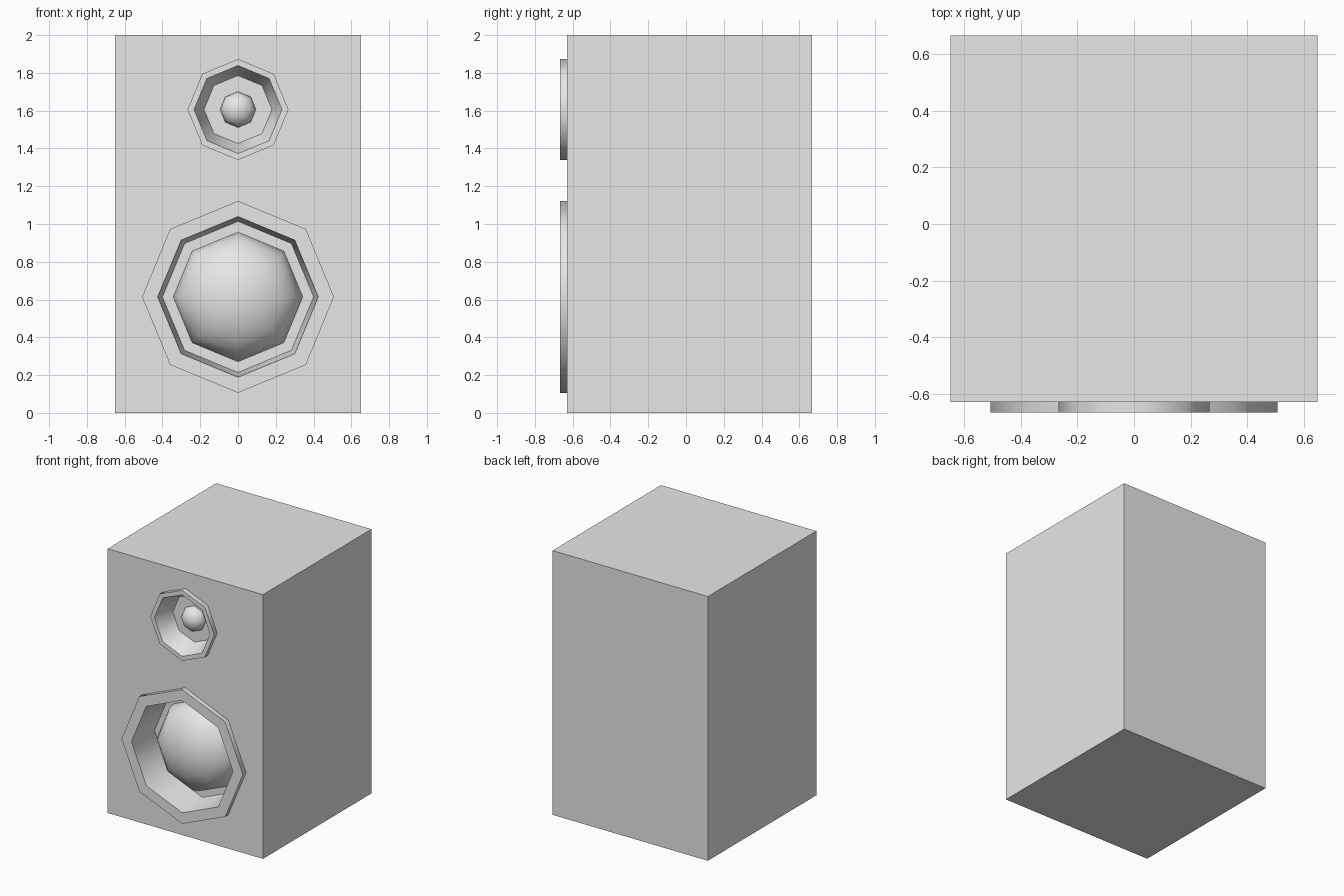
import bpy
import bmesh
from math import cos, sin, pi, radians
from mathutils import Matrix

cube = bpy.data.objects.get("Cube")
if cube:
    bpy.data.objects.remove(cube, do_unlink=True)

SIDES = 8
FRONT = -0.63      # baffle plane
RIM = -0.667       # front of the driver rings
BACK = 0.667

grey = bpy.data.materials.new("light grey")
grey.use_nodes = True
grey.diffuse_color = (0.8, 0.8, 0.8, 1)
grey.node_tree.nodes["Principled BSDF"].inputs["Base Color"].default_value = (0.8, 0.8, 0.8, 1)


def make_object(name, bm):
    bmesh.ops.recalc_face_normals(bm, faces=bm.faces)
    mesh = bpy.data.meshes.new(name)
    bm.to_mesh(mesh)
    bm.free()
    mesh.materials.append(grey)
    obj = bpy.data.objects.new(name, mesh)
    bpy.context.collection.objects.link(obj)
    return obj


def select_only(obj):
    bpy.ops.object.select_all(action='DESELECT')
    obj.select_set(True)
    bpy.context.view_layer.objects.active = obj


def lathe(name, profile, z):
    """Turn (radius, y) points about a front-to-back axis; both ends lie on the axis."""
    bm = bmesh.new()
    angles = [2 * pi * i / SIDES for i in range(SIDES)]
    rings = []
    for r, y in profile:
        if r == 0:
            rings.append([bm.verts.new((0, y, z))] * SIDES)
        else:
            rings.append([bm.verts.new((r * sin(a), y, z + r * cos(a))) for a in angles])
    for a, b in zip(rings, rings[1:]):
        for i in range(SIDES):
            j = (i + 1) % SIDES
            # Drop the repeated corner where a ring is a single axis point
            bm.faces.new(list(dict.fromkeys((a[i], a[j], b[j], b[i]))))
    return make_object(name, bm)


def smooth(obj):
    select_only(obj)
    bpy.ops.object.shade_smooth_by_angle(angle=radians(50))


# Cabinet
bm = bmesh.new()
bmesh.ops.create_cube(bm, size=1, matrix=Matrix.Translation((0, (FRONT + BACK) / 2, 1))
                      @ Matrix.Diagonal((1.3, BACK - FRONT, 2, 1)))
cabinet = make_object("cabinet", bm)


def driver(name, z, outer, inner, floor, depth, dome, bulge):
    # Opening cut into the cabinet, hidden behind the ring
    mid = (outer + inner) / 2
    back = RIM + depth
    cutter = lathe(name + "_cutter", [(0, RIM - 0.1), (mid, RIM - 0.1),
                                      (mid, back + 0.02), (0, back + 0.02)], z)
    cutter.hide_render = True
    select_only(cabinet)
    mod = cabinet.modifiers.new("opening", 'BOOLEAN')
    mod.operation = 'DIFFERENCE'
    mod.solver = 'EXACT'
    mod.object = cutter
    bpy.ops.object.modifier_apply(modifier=mod.name)
    bpy.data.objects.remove(cutter, do_unlink=True)

    # Raised ring, tapering cup and floor in one closed shell
    cup = lathe(name + "_ring", [(0, back + 0.01), (mid, back + 0.01), (mid, FRONT + 0.01),
                                 (outer, FRONT + 0.01), (outer, RIM), (inner, RIM),
                                 (floor, back), (0, back)], z)
    smooth(cup)

    # Flattened dome on the floor
    steps = 6
    arc = [(dome * cos(pi / 2 * i / steps), back - bulge * sin(pi / 2 * i / steps))
           for i in range(steps)]
    cap = lathe(name + "_dome", [(0, back + 0.005), (dome, back + 0.005)]
                + arc + [(0, back - bulge)], z)
    smooth(cap)


driver("woofer", 0.614, 0.508, 0.425, 0.40, 0.24, 0.343, 0.235)
driver("tweeter", 1.606, 0.267, 0.233, 0.18, 0.145, 0.095, 0.08)
